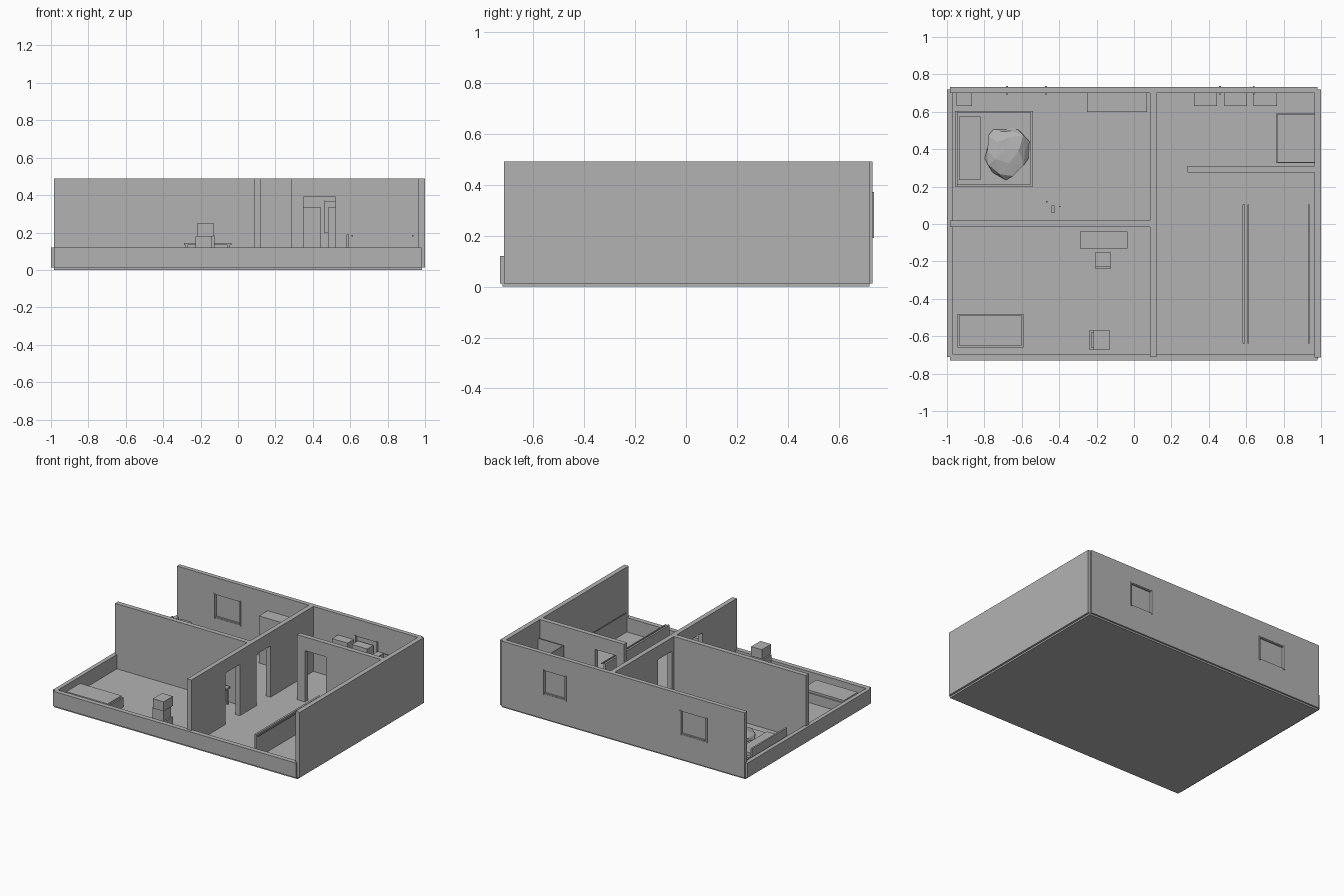
import bpy, bmesh, math, random
from mathutils import Vector

if "Cube" in bpy.data.objects:
    bpy.data.objects.remove(bpy.data.objects["Cube"])

random.seed(4)
grey = bpy.data.materials.new("plain_grey")
grey.diffuse_color = (0.45, 0.45, 0.45, 1)
grey.use_nodes = True
grey.node_tree.nodes["Principled BSDF"].inputs["Base Color"].default_value = grey.diffuse_color
FLOOR, TOP, LOW, DOOR = 0.015, 0.49, 0.12, 0.39


def finish(name, bm):
    bmesh.ops.recalc_face_normals(bm, faces=bm.faces)
    me = bpy.data.meshes.new(name)
    bm.to_mesh(me)
    bm.free()
    me.materials.append(grey)
    ob = bpy.data.objects.new(name, me)
    bpy.context.collection.objects.link(ob)
    return ob


def boxes(name, *items):
    """Each item is (x0, x1, y0, y1, z0, z1)."""
    bm = bmesh.new()
    for x0, x1, y0, y1, z0, z1 in items:
        vs = bmesh.ops.create_cube(bm, size=1)["verts"]
        for v in vs:
            v.co = ((x0 + x1) / 2 + v.co.x * (x1 - x0),
                    (y0 + y1) / 2 + v.co.y * (y1 - y0),
                    (z0 + z1) / 2 + v.co.z * (z1 - z0))
    return finish(name, bm)


def door_wall(name, axis, a0, a1, b0, b1, doors):
    """Full-height wall along an axis, with doorways cut up from the floor."""
    outline = [(a0, TOP), (a0, FLOOR)]
    for d0, d1 in doors:
        outline += [(d0, FLOOR), (d0, DOOR), (d1, DOOR), (d1, FLOOR)]
    outline += [(a1, FLOOR), (a1, TOP)]
    bm = bmesh.new()
    place = (lambda a, b, z: (a, b, z)) if axis == "x" else (lambda a, b, z: (b, a, z))
    face = bm.faces.new([bm.verts.new(place(a, b0, z)) for a, z in outline])
    ext = bmesh.ops.extrude_face_region(bm, geom=[face])["geom"]
    bmesh.ops.translate(bm, vec=Vector(place(0, b1 - b0, 0)),
                        verts=[g for g in ext if isinstance(g, bmesh.types.BMVert)])
    return finish(name, bm)


# Floor and outer walls
boxes("floor_slab", (-0.985, 0.985, -0.72, 0.72, 0, FLOOR))
boxes("front_low_wall", (-0.985, 0.98, -0.73, -0.695, 0.012, LOW))
boxes("left_low_wall", (-1, -0.97, -0.71, 0.72, 0.012, LOW))
boxes("right_wall", (0.965, 1, -0.715, 0.72, 0.012, TOP))
back = boxes("back_wall", (-0.985, 0.98, 0.70, 0.732, 0.012, TOP))

# Windows: hole, side jambs, head, sill and pane
for side, w0, w1 in (("left", -0.68, -0.47), ("right", 0.46, 0.64)):
    cutter = boxes(side + "_window_cutter", (w0, w1, 0.6, 0.8, 0.195, 0.37))
    cutter.hide_render = True
    cutter.hide_viewport = True
    cut = back.modifiers.new("window_hole", "BOOLEAN")
    cut.operation = "DIFFERENCE"
    cut.solver = "EXACT"
    cut.object = cutter
    boxes(side + "_window_frame",
          *[(x - 0.005, x + 0.005, 0.693, 0.738, 0.19, 0.372) for x in (w0, w1)],
          (w0, w1, 0.703, 0.729, 0.195, 0.203), (w0, w1, 0.703, 0.729, 0.363, 0.37))
    boxes(side + "_window_pane", (w0, w1, 0.714, 0.72, 0.2, 0.366))

# Inner walls
door_wall("middle_wall", "y", -0.71, 0.70, 0.085, 0.12, [(-0.315, -0.15), (0.04, 0.205)])
door_wall("bathroom_wall", "x", 0.285, 0.965, 0.275, 0.31, [(0.35, 0.52)])
door_wall("bedroom_wall", "x", -0.985, 0.085, -0.015, 0.02, [])

# Bedroom
boxes("bed_base", (-0.955, -0.54, 0.20, 0.605, FLOOR, 0.06))
boxes("mattress", (-0.945, -0.55, 0.21, 0.595, 0.06, 0.095))
boxes("headboard", (-0.957, -0.945, 0.20, 0.605, FLOOR, 0.17))
boxes("pillow", (-0.935, -0.82, 0.235, 0.575, 0.095, 0.12))
boxes("nightstand", (-0.95, -0.865, 0.63, 0.70, FLOOR, 0.11))
boxes("wardrobe", (-0.25, 0.07, 0.60, 0.70, FLOOR, 0.36))
boxes("floor_trinkets", (-0.44, -0.425, 0.06, 0.10, FLOOR, 0.04),
      (-0.47, -0.463, 0.115, 0.122, FLOOR, 0.025), (-0.4, -0.393, 0.09, 0.097, FLOOR, 0.025))

# Crumpled blanket
bm = bmesh.new()
bmesh.ops.create_icosphere(bm, subdivisions=2, radius=1)
for v in bm.verts:
    k = random.uniform(0.7, 1.12)
    v.co = (-0.685 + v.co.x * k * 0.125, 0.395 + v.co.y * k * 0.15,
            0.1 + max(v.co.z, -0.1) * k * 0.05)
finish("blanket", bm)

# Living room
boxes("sofa_base", (-0.945, -0.59, -0.66, -0.48, FLOOR, 0.085))
boxes("sofa_cushion", (-0.935, -0.60, -0.65, -0.49, 0.085, 0.1))
boxes("television", (-0.217, -0.13, -0.674, -0.567, 0.18, 0.25))
boxes("television_stand", (-0.238, -0.13, -0.674, -0.567, FLOOR, 0.1),
      (-0.227, -0.14, -0.664, -0.577, 0.1, 0.18))

# Desk and chair
boxes("desk_top", (-0.29, -0.035, -0.13, -0.04, 0.132, 0.145))
boxes("desk_legs", *[(x, x + 0.01, y, y + 0.01, FLOOR, 0.132)
                     for x in (-0.28, -0.055) for y in (-0.125, -0.055)])
boxes("chair_seat", (-0.206, -0.126, -0.235, -0.15, 0.08, 0.092))
boxes("chair_back", (-0.206, -0.126, -0.24, -0.228, 0.08, 0.185))
boxes("chair_legs", *[(x, x + 0.01, y, y + 0.01, FLOOR, 0.08)
                      for x in (-0.206, -0.136) for y in (-0.235, -0.16)])

# Bathroom units and shower
for i, (x0, x1, h) in enumerate(((0.32, 0.445, 0.335), (0.48, 0.605, 0.335), (0.64, 0.765, 0.30))):
    boxes("bathroom_unit_%d" % (i + 1), (x0, x1, 0.63, 0.70, FLOOR, h))
boxes("shower_tray", (0.76, 0.965, 0.325, 0.592, FLOOR, 0.03))
boxes("shower_screens", (0.76, 0.766, 0.325, 0.592, 0.03, 0.36),
      (0.766, 0.965, 0.586, 0.592, 0.03, 0.36), (0.766, 0.965, 0.325, 0.331, 0.03, 0.36))

# Hall partition and handrails
boxes("hall_partition", (0.58, 0.594, -0.64, 0.105, FLOOR, 0.19))
boxes("handrails", (0.607, 0.614, -0.64, 0.105, 0.18, 0.187),
      (0.931, 0.938, -0.64, 0.105, 0.18, 0.187))
